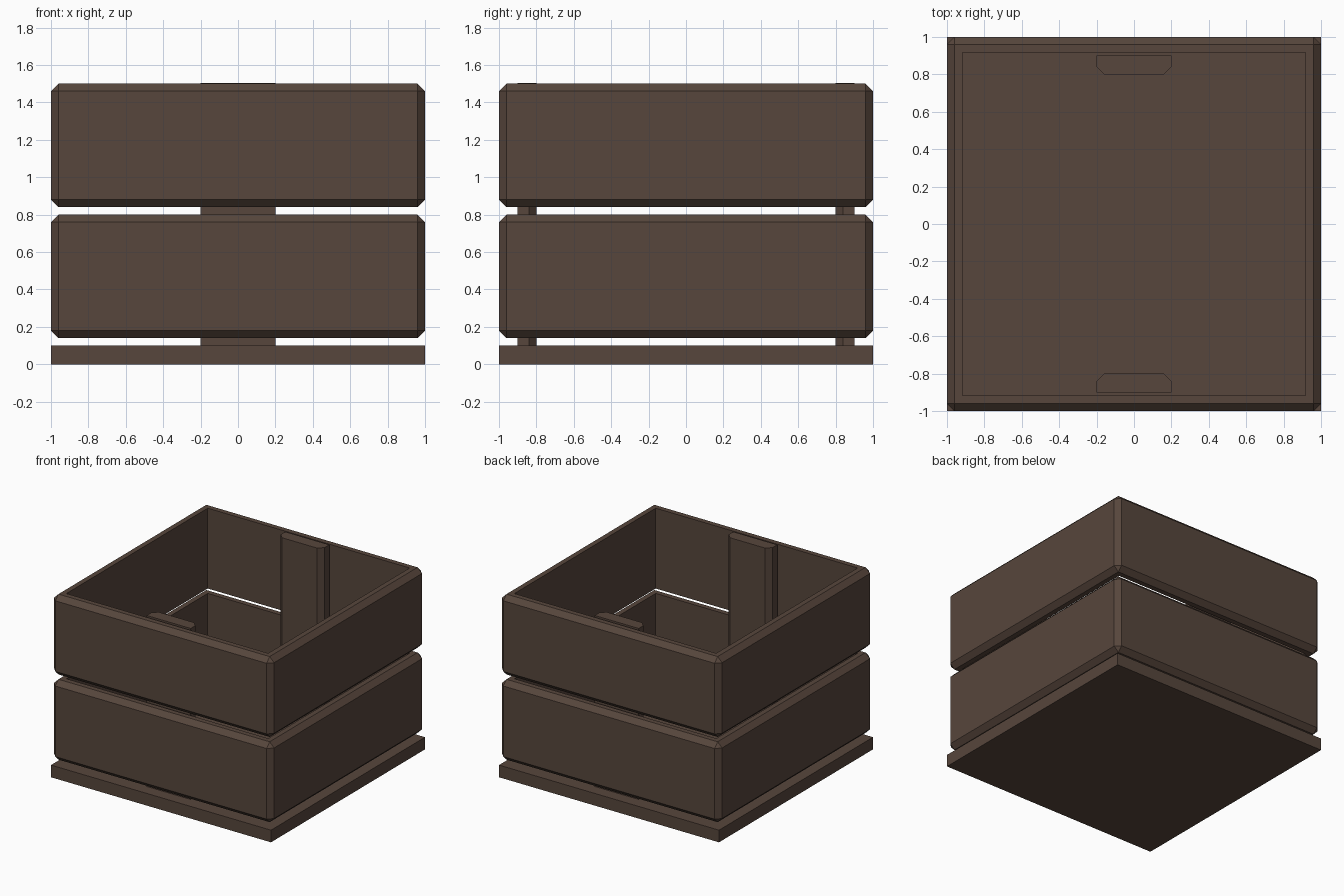
import bpy, bmesh

if "Cube" in bpy.data.objects:
    bpy.data.objects.remove(bpy.data.objects["Cube"])

wood = bpy.data.materials.new("dark_wood")
wood.diffuse_color = (0.095, 0.061, 0.045, 1)
wood.use_nodes = True
wood.node_tree.nodes["Principled BSDF"].inputs["Base Color"].default_value = wood.diffuse_color


def finish(bm, name):
    bmesh.ops.recalc_face_normals(bm, faces=bm.faces)
    mesh = bpy.data.meshes.new(name)
    bm.to_mesh(mesh)
    bm.free()
    mesh.materials.append(wood)
    obj = bpy.data.objects.new(name, mesh)
    bpy.context.collection.objects.link(obj)
    return obj


def box(x0, x1, y0, y1, z0, z1):
    bm = bmesh.new()
    bmesh.ops.create_cube(bm, size=1)
    for v in bm.verts:
        v.co.x = x1 if v.co.x > 0 else x0
        v.co.y = y1 if v.co.y > 0 else y0
        v.co.z = z1 if v.co.z > 0 else z0
    return bm


def chamfer(bm, edges, width):
    bmesh.ops.bevel(bm, geom=edges, offset=width, offset_type='OFFSET',
                    segments=1, profile=0.5, affect='EDGES')


# Flat base plate
finish(box(-1, 1, -1, 1, 0, 0.1), "base_plate")

# Two chamfered wall bands, open through the middle
for name, z0, z1 in (("lower_wall_band", 0.14, 0.80), ("upper_wall_band", 0.84, 1.50)):
    bm = box(-1, 1, -1, 1, z0, z1)
    chamfer(bm, bm.edges[:], 0.04)
    bm.normal_update()
    caps = [f for f in bm.faces if abs(f.normal.z) > 0.99]
    bmesh.ops.inset_individual(bm, faces=caps, thickness=0.06)
    rims = [e for f in caps for e in f.edges]
    bmesh.ops.delete(bm, geom=caps, context='FACES_ONLY')
    bmesh.ops.bridge_loops(bm, edges=rims)
    finish(bm, name)

# Inner support posts, chamfered on the side facing the middle
for name, s in (("front_post", -1), ("back_post", 1)):
    ya, yb = sorted((0.8 * s, 0.9 * s))
    bm = box(-0.2, 0.2, ya, yb, 0.1, 1.505)
    inner = [e for e in bm.edges
             if all(abs(v.co.y) < 0.85 for v in e.verts)
             and abs(e.verts[0].co.z - e.verts[1].co.z) > 1]
    chamfer(bm, inner, 0.04)
    finish(bm, name)
